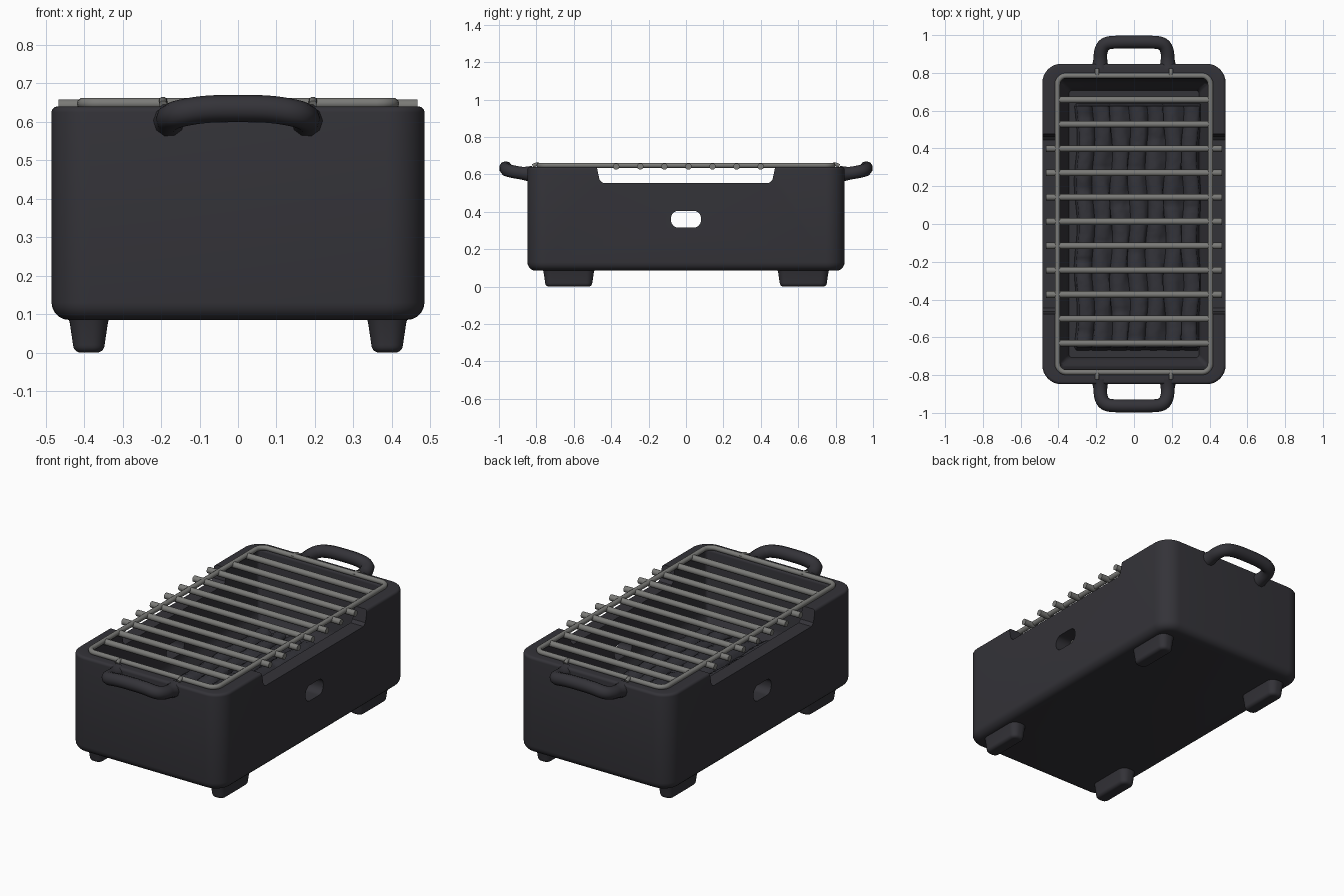
import bpy, bmesh, math, random

random.seed(4)
cube = bpy.data.objects.get("Cube")
if cube:
    bpy.data.objects.remove(cube, do_unlink=True)


def material(name, rgb, rough):
    m = bpy.data.materials.new(name)
    m.use_nodes = True
    m.diffuse_color = (*rgb, 1)
    node = m.node_tree.nodes["Principled BSDF"]
    node.inputs["Base Color"].default_value = (*rgb, 1)
    node.inputs["Roughness"].default_value = rough
    return m


IRON = material("cast iron", (0.034, 0.033, 0.040), 0.6)
STEEL = material("grate steel", (0.195, 0.195, 0.185), 0.5)
COAL = material("charcoal", (0.033, 0.033, 0.041), 0.9)


def smooth(ob, angle=40):
    bpy.ops.object.select_all(action='DESELECT')
    ob.select_set(True)
    bpy.context.view_layer.objects.active = ob
    bpy.ops.object.shade_smooth_by_angle(angle=math.radians(angle))


def finish(name, bm, mat):
    bmesh.ops.recalc_face_normals(bm, faces=bm.faces)
    me = bpy.data.meshes.new(name)
    bm.to_mesh(me)
    bm.free()
    ob = bpy.data.objects.new(name, me)
    bpy.context.collection.objects.link(ob)
    me.materials.append(mat)
    return ob


def rounded_rect(hx, hy, r, steps=8):
    """Outline of a rectangle with round corners, centred on the origin."""
    pts = []
    for k, (sx, sy) in enumerate([(1, 1), (-1, 1), (-1, -1), (1, -1)]):
        for i in range(steps + 1):
            a = math.pi / 2 * (k + i / steps)
            pts.append((sx * (hx - r) + r * math.cos(a), sy * (hy - r) + r * math.sin(a)))
    return pts


def loft(name, hx, hy, radius, profile, mat, centre=(0, 0)):
    """Stack rounded rectangles; profile holds (inset, z) pairs."""
    bm = bmesh.new()
    rings = []
    for inset, z in profile:
        outline = rounded_rect(hx - inset, hy - inset, max(radius - inset, 0.02))
        rings.append([bm.verts.new((x + centre[0], y + centre[1], z)) for x, y in outline])
    n = len(rings[0])
    for a, b in zip(rings, rings[1:]):
        for i in range(n):
            bm.faces.new((a[i], a[(i + 1) % n], b[(i + 1) % n], b[i]))
    bm.faces.new(rings[0])
    bm.faces.new(rings[-1])
    return finish(name, bm, mat)


def fillet(inset, z, r, start, end, steps=5):
    """Arc of profile points about (inset, z)."""
    return [(inset + r * math.cos(math.radians(start + (end - start) * i / steps)),
             z + r * math.sin(math.radians(start + (end - start) * i / steps)))
            for i in range(steps + 1)]


def prism_x(name, outline):
    """Cutter running across x from a (y, z) outline."""
    bm = bmesh.new()
    sides = [[bm.verts.new((x, y, z)) for y, z in outline] for x in (-0.7, 0.7)]
    n = len(outline)
    for i in range(n):
        bm.faces.new((sides[0][i], sides[0][(i + 1) % n], sides[1][(i + 1) % n], sides[1][i]))
    bm.faces.new(sides[0])
    bm.faces.new(sides[1])
    ob = finish(name, bm, IRON)
    ob.hide_render = True
    return ob


def tube(name, points, radius, mat, cyclic=False, spline='POLY', flare=1.0):
    """Round rod along a path; flare widens its two ends."""
    cu = bpy.data.curves.new(name, 'CURVE')
    cu.dimensions = '3D'
    cu.bevel_depth = radius
    cu.bevel_resolution = 3
    cu.use_fill_caps = True
    cu.resolution_u = 8
    sp = cu.splines.new(spline)
    sp.points.add(len(points) - 1)
    for p, co in zip(sp.points, points):
        p.co = (*co, 1)
    sp.points[0].radius = sp.points[-1].radius = flare
    sp.use_cyclic_u = cyclic
    if spline == 'NURBS':
        sp.use_endpoint_u = True
        sp.order_u = 3
    ob = bpy.data.objects.new(name, cu)
    bpy.context.collection.objects.link(ob)
    cu.materials.append(mat)
    bpy.ops.object.select_all(action='DESELECT')
    ob.select_set(True)
    bpy.context.view_layer.objects.active = ob
    bpy.ops.object.convert(target='MESH')
    smooth(bpy.context.object, 50)


# Fire box: rounded tub whose walls lean in towards the floor
profile = (fillet(0.045, 0.13, 0.045, 270, 180)
           + fillet(0.015, 0.625, 0.015, 180, 90)
           + fillet(0.065, 0.625, 0.015, 90, 0)
           + [(0.09, 0.30), (0.10, 0.26), (0.125, 0.235), (0.14, 0.18)])
body = loft("fire_box", 0.485, 0.848, 0.10, profile, IRON)

# Side notches and air vents
notch = prism_x("notch_cutter", [(-0.49, 0.70), (-0.475, 0.63), (-0.462, 0.57), (-0.445, 0.555),
                                 (0.445, 0.555), (0.462, 0.57), (0.475, 0.63), (0.49, 0.70)])
vent = prism_x("vent_cutter", [(y, z + 0.36) for y, z in rounded_rect(0.08, 0.045, 0.04)])
for cutter in (notch, vent):
    mod = body.modifiers.new(cutter.name, 'BOOLEAN')
    mod.operation = 'DIFFERENCE'
    mod.solver = 'EXACT'
    mod.object = cutter
    bpy.context.view_layer.objects.active = body
    bpy.ops.object.modifier_apply(modifier=mod.name)
    bpy.data.objects.remove(cutter, do_unlink=True)
smooth(body, 35)

# Feet
foot_profile = fillet(0.032, 0.02, 0.02, 270, 180, 5) + [(0.003, 0.08), (-0.004, 0.10)]
for sx, side in ((1, "left"), (-1, "right")):
    for sy, end in ((1, "back"), (-1, "front")):
        foot = loft(f"{end}_{side}_foot", 0.053, 0.138, 0.045, foot_profile, IRON,
                    (sx * 0.388, sy * 0.627))
        smooth(foot)

# Carrying handles: round bows that flare where they meet the wall
half = [(0.18, 0.825, 0.602), (0.178, 0.865, 0.604), (0.178, 0.915, 0.612),
        (0.155, 0.958, 0.622), (0.085, 0.964, 0.634)]
for s, end in ((1, "back"), (-1, "front")):
    path = [(x, s * y, z) for x, y, z in half] + [(0, s * 0.964, 0.635)]
    path += [(-x, s * y, z) for x, y, z in reversed(half)]
    tube(f"{end}_handle", path, 0.0355, IRON, spline='NURBS', flare=1.3)

# Cooking grate: frame, cross bars and locating tabs
tube("grate_frame", [(x, y, 0.648) for x, y in rounded_rect(0.405, 0.785, 0.045, 5)],
     0.0145, STEEL, cyclic=True)
for i in range(11):
    y = 0.657 - i * 0.1288
    reach = 0.467 if 2 <= i <= 8 else 0.405
    tube(f"grate_bar_{i + 1}", [(-reach, y, 0.642), (reach, y, 0.642)], 0.0175, STEEL)
for sx in (-1, 1):
    for sy in (-1, 1):
        tube("grate_tab", [(sx * 0.195, sy * y, z) for y, z in
                           ((0.775, 0.645), (0.795, 0.655), (0.82, 0.645))], 0.011, STEEL)

# Charcoal bed: rough lumps lying lengthwise, with cracks at uneven places
bm = bmesh.new()
bmesh.ops.create_grid(bm, x_segments=56, y_segments=80, size=1)
ROWS = 7
shift = [random.uniform(0, math.tau) for r in range(ROWS)]
pitch = [random.uniform(3, 6) for r in range(ROWS)]
for v in bm.verts:
    u, w = v.co.x, v.co.y
    across = (u + 1) / 2 * ROWS
    row = min(int(across), ROWS - 1)
    ridge = abs(math.sin(math.pi * across)) ** 0.5
    crack = abs(math.sin(pitch[row] * w + shift[row])) ** 0.3
    wobble = 0.008 * math.sin(9 * w + shift[row])
    v.co.z = 0.235 + 0.03 * ridge + 0.02 * crack + random.uniform(-0.002, 0.002)
    if max(abs(u), abs(w)) > 0.98:
        v.co.z = 0.17
    v.co.x = 0.02 + u * 0.33 + wobble
    v.co.y = -0.015 + w * 0.655
smooth(finish("charcoal_bed", bm, COAL), 60)
